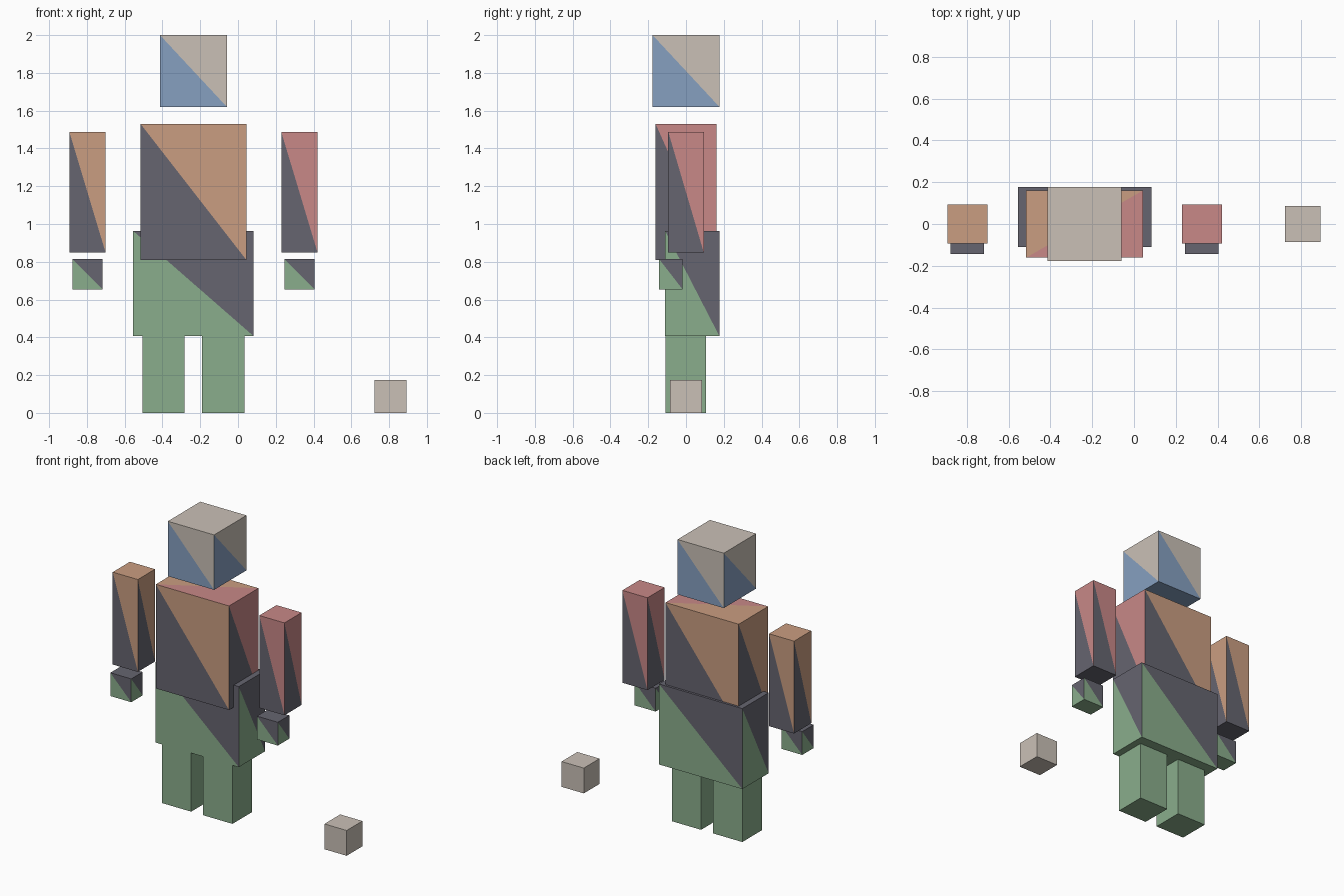
import bpy
import bmesh

default_cube = bpy.data.objects.get("Cube")
if default_cube:
    bpy.data.objects.remove(default_cube, do_unlink=True)


def make_material(name, rgb):
    mat = bpy.data.materials.new(name)
    mat.use_nodes = True
    mat.diffuse_color = (*rgb, 1)
    mat.node_tree.nodes["Principled BSDF"].inputs["Base Color"].default_value = (*rgb, 1)
    return mat


beige = make_material("beige", (0.59, 0.53, 0.47))
blue = make_material("blue", (0.24, 0.35, 0.53))
orange = make_material("orange", (0.59, 0.34, 0.22))
charcoal = make_material("charcoal", (0.133, 0.13, 0.162))
pink = make_material("pink", (0.58, 0.246, 0.242))
green = make_material("green", (0.254, 0.423, 0.262))


def split_box(name, xs, ys, zs, upper, lower, accent=None):
    """Box whose sides are cut corner to corner: upper colour above, lower below.
    An accent colour replaces the upper one on the +x side and half the top."""
    bm = bmesh.new()
    ring = [(xs[0], ys[0]), (xs[1], ys[0]), (xs[1], ys[1]), (xs[0], ys[1])]
    low = [bm.verts.new((x, y, zs[0])) for x, y in ring]
    top = [bm.verts.new((x, y, zs[1])) for x, y in ring]

    def face(verts, slot):
        bm.faces.new(verts).material_index = slot

    for i in range(4):
        j = (i + 1) % 4
        face((low[i], low[j], top[i]), 1)
        face((low[j], top[j], top[i]), 2 if accent and i == 1 else 0)
    face(low[::-1], 1)
    if accent:
        face((top[0], top[1], top[2]), 2)
        face((top[0], top[2], top[3]), 0)
    else:
        face(top, 0)

    mesh = bpy.data.meshes.new(name)
    bm.to_mesh(mesh)
    bm.free()
    for mat in (upper, lower, accent):
        if mat:
            mesh.materials.append(mat)
    obj = bpy.data.objects.new(name, mesh)
    bpy.context.collection.objects.link(obj)
    return obj


CENTRE = -0.236  # middle line of the figure


def around(middle, half):
    return (middle - half, middle + half)


# Head, torso and hips
split_box("head", around(CENTRE, 0.177), (-0.177, 0.177), (1.62, 2.0), beige, blue)
split_box("torso", around(CENTRE, 0.28), (-0.161, 0.161), (0.81, 1.53),
          orange, charcoal, accent=pink)
split_box("hips", around(CENTRE, 0.319), (-0.11, 0.177), (0.406, 0.963), charcoal, green)

# Paired limbs
for side, sign, sleeve in (("left", 1, pink), ("right", -1, orange)):
    arm_x = CENTRE + sign * 0.561
    split_box(side + "_arm", around(arm_x, 0.096), (-0.094, 0.094), (0.849, 1.488),
              sleeve, charcoal)
    split_box(side + "_hand", around(arm_x, 0.08), (-0.143, -0.018), (0.654, 0.815),
              charcoal, green)
    split_box(side + "_leg", around(CENTRE + sign * 0.158, 0.112), (-0.109, 0.107),
              (0, 0.72), green, green)

# Small loose block beside the figure
split_box("small_block", (0.722, 0.892), (-0.086, 0.086), (0, 0.175), beige, beige)
